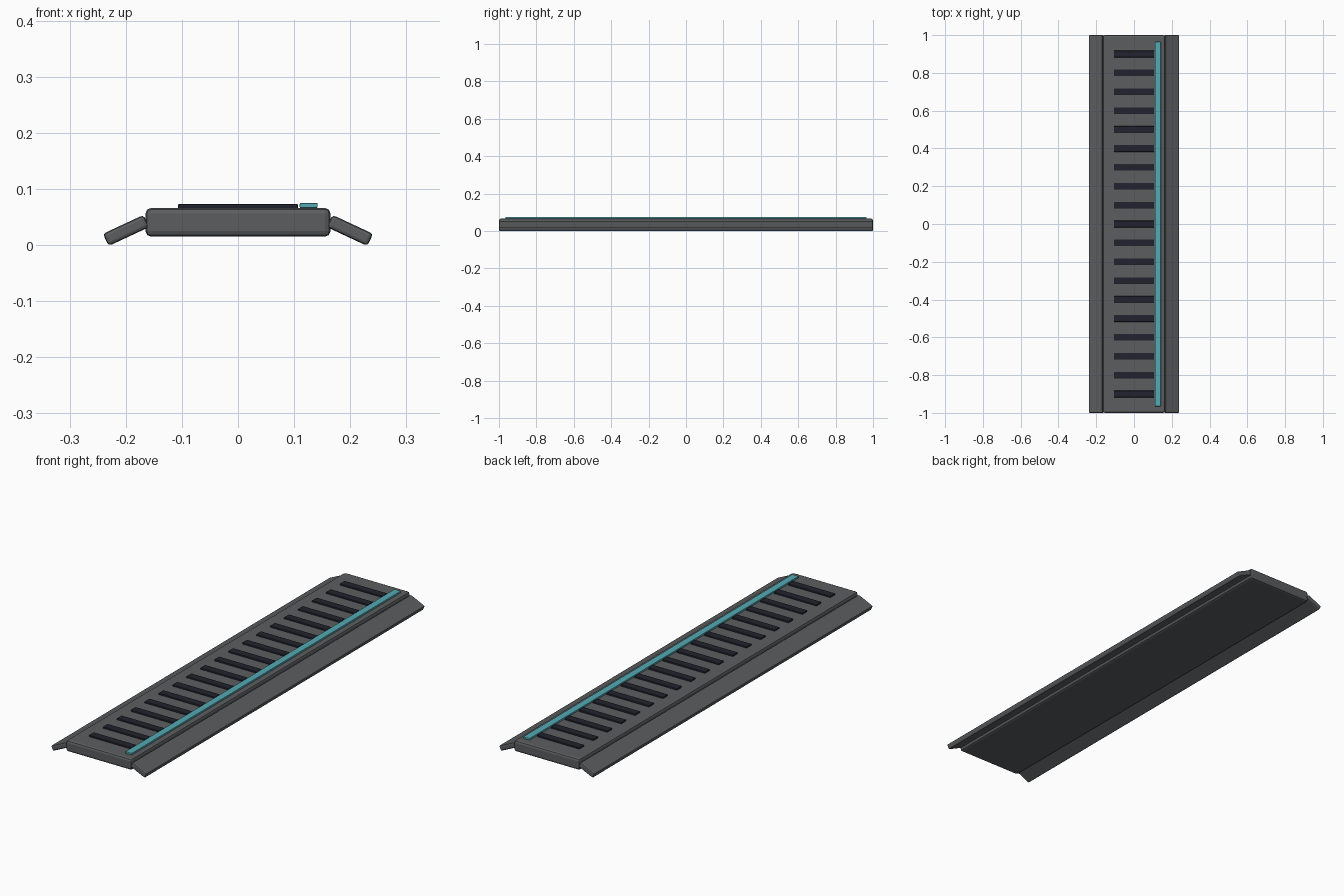
import bpy
import math

if "Cube" in bpy.data.objects:
    bpy.data.objects.remove(bpy.data.objects["Cube"])


def material(name, rgb):
    m = bpy.data.materials.new(name)
    m.diffuse_color = (*rgb, 1.0)
    m.use_nodes = True
    m.node_tree.nodes["Principled BSDF"].inputs["Base Color"].default_value = m.diffuse_color
    return m


GREY = material("dark grey metal", (0.105, 0.11, 0.115))
BLACK = material("blue black rubber", (0.015, 0.016, 0.026))
TEAL = material("teal light", (0.09, 0.40, 0.46))


def block(name, size, loc, mat, bevel, tilt=0.0):
    """Bevelled box, optionally tilted about the long axis."""
    bpy.ops.mesh.primitive_cube_add(size=1, location=loc)
    ob = bpy.context.object
    ob.name = name
    ob.scale = size
    bpy.ops.object.transform_apply(location=False, rotation=False, scale=True)
    ob.rotation_euler.y = tilt
    mod = ob.modifiers.new("edge_bevel", 'BEVEL')
    mod.width = bevel
    mod.segments = 2
    ob.data.materials.append(mat)
    return ob


# Main walkway slab
block("deck", (0.33, 2.0, 0.051), (0, 0, 0.0405), GREY, 0.01)

# Sloped flanges along both long edges
for side, label in ((-1, "left"), (1, "right")):
    block(label + "_flange", (0.08, 2.0, 0.024), (side * 0.1995, 0, 0.026),
          GREY, 0.006, side * math.radians(25))

# Grip slats
for i in range(19):
    block(f"grip_slat_{i + 1}", (0.214, 0.035, 0.008),
          (0, -0.9 + 0.1 * i, 0.069), BLACK, 0.002)

# Light strip beside the slats
block("light_strip", (0.032, 1.93, 0.009), (0.126, 0, 0.0705), TEAL, 0.002)
